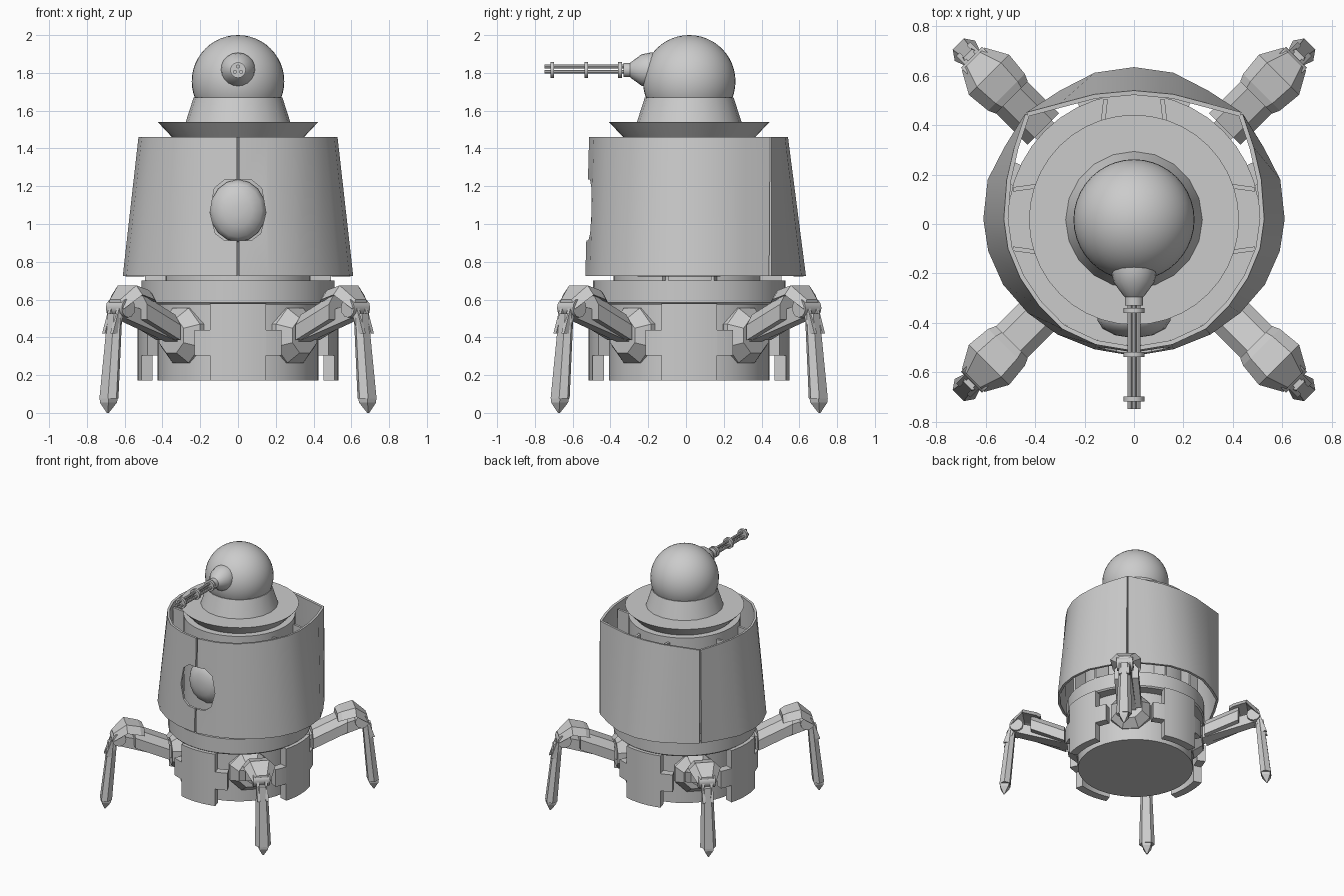
import bpy, bmesh
from math import sin, cos, pi, radians
from mathutils import Matrix, Vector

if "Cube" in bpy.data.objects:
    bpy.data.objects.remove(bpy.data.objects["Cube"])

CY = 0.017                                   # body axis offset in y
BODY = Matrix.Translation((0, CY, 0))


def finish(name, bm, mat=None, angle=35):
    if mat is not None:
        bm.transform(mat)
    bmesh.ops.recalc_face_normals(bm, faces=bm.faces)
    me = bpy.data.meshes.new(name)
    bm.to_mesh(me)
    bm.free()
    ob = bpy.data.objects.new(name, me)
    bpy.context.collection.objects.link(ob)
    smooth(ob, angle)
    return ob


def smooth(ob, angle):
    bpy.ops.object.select_all(action='DESELECT')
    ob.select_set(True)
    bpy.context.view_layer.objects.active = ob
    if angle:
        bpy.ops.object.shade_smooth_by_angle(angle=radians(angle))


def loft(name, rings, mat=None, angle=35, bm=None):
    """Skin closed rings of points and cap both ends."""
    own = bm is None
    bm = bm or bmesh.new()
    vs = [[bm.verts.new(p) for p in ring] for ring in rings]
    n = len(rings[0])
    for a, b in zip(vs, vs[1:]):
        for i in range(n):
            j = (i + 1) % n
            bm.faces.new((a[i], a[j], b[j], b[i]))
    bm.faces.new(vs[0][::-1])
    bm.faces.new(vs[-1])
    return finish(name, bm, mat, angle) if own else None


def lathe(name, profile, n=32, mat=BODY, angle=35, turn=0.0, bm=None):
    """Profile of (radius, height) turned around z."""
    rings = [[(r * cos(2 * pi * i / n + turn), r * sin(2 * pi * i / n + turn), z)
              for i in range(n)] for r, z in profile]
    return loft(name, rings, mat, angle, bm)


def rect(x, w0, w1, z0, z1):
    """Trapezoid section across a leg part at radial distance x."""
    return [(x, -w0, z0), (x, w0, z0), (x, w1, z1), (x, -w1, z1)]


# Head, neck and collar
bm = bmesh.new()
bmesh.ops.create_uvsphere(bm, u_segments=40, v_segments=24, radius=0.245)
finish("head_dome", bm, Matrix.Translation((0, CY, 1.755)))
lathe("neck", [(0.28, 1.53), (0.235, 1.67)], 20)
lathe("collar", [(0.345, 1.455), (0.425, 1.54)], 40)

# Gun: mount, three barrels and clamp discs, pointing to -y
GUN = Matrix.Translation((0, 0, 1.815)) @ Matrix.Rotation(pi / 2, 4, 'X')
lathe("gun_mount", [(0.092, 0.15), (0.092, 0.19), (0.083, 0.235), (0.042, 0.292),
                    (0.037, 0.296), (0.037, 0.33)], 20, GUN)
bm = bmesh.new()
for k in range(3):
    a = pi / 2 + k * 2 * pi / 3
    part = Matrix.Translation((0.019 * cos(a), 0.019 * sin(a), 0))
    ring = [part @ Vector((0.010 * cos(i * pi / 4), 0.010 * sin(i * pi / 4), 0)) for i in range(8)]
    loft("", [[p + Vector((0, 0, h)) for p in ring] for h in (0.32, 0.748)], bm=bm)
finish("gun_barrels", bm, GUN)
bm = bmesh.new()
for h in (0.35, 0.528, 0.708):
    lathe("", [(0.042, h - 0.01), (0.042, h + 0.01)], 12, bm=bm)
finish("barrel_clamps", bm, GUN)

# Inner body: drum, shoulder ring and core
lathe("inner_drum", [(0.40, 0.69), (0.40, 1.46)], 40)
lathe("shoulder_ring", [(0.50, 0.575), (0.51, 0.585), (0.51, 0.70)], 40)
lathe("core", [(0.425, 0.172), (0.425, 0.58)], 40)

# Ribs that carry the armour panels
for k, (p, q) in enumerate([((0.13, 0.37), (0.115, 0.505)), ((0.38, 0.155), (0.49, 0.14)),
                            ((0.38, -0.115), (0.49, -0.10))]):
    for s in (1, -1):
        a, b = Vector((s * p[0], p[1], 0)), Vector((s * q[0], q[1], 0))
        n = (b - a).normalized().cross(Vector((0, 0, 1))) * 0.009
        loft("panel_rib_%d" % k, [[v + Vector((0, 0, z)) for v in (a + n, b + n, b - n, a - n)]
                                  for z in (0.70, 1.42)])

# Armour panels: upright seams, middle flaring toward the bottom
SIDE_LOW = [(.006, -.533), (.16, -.507), (.31, -.447), (.43, -.36), (.53, -.245), (.59, -.11),
            (.61, .02), (.592, .18), (.525, .31), (.445, .44)]
SIDE_TOP = [(.006, -.513), (.155, -.488), (.29, -.425), (.385, -.33), (.46, -.22), (.51, -.10),
            (.527, .02), (.515, .18), (.485, .31), (.44, .445)]
BACK_LOW = [(.435, .452), (.30, .54), (.16, .612), (0, .635), (-.16, .612), (-.30, .54), (-.435, .452)]
BACK_TOP = [(.435, .452), (.30, .488), (.16, .525), (0, .54), (-.16, .525), (-.30, .488), (-.435, .452)]


def mirror(pts):
    return [(-x, y) for x, y in reversed(pts)]


# Cutter for the front opening
hole = [(.07, 1.235), (.125, 1.19), (.148, 1.06), (.12, .95), (.07, .912)]
hole += [(-x, z) for x, z in reversed(hole)]
cutter = loft("opening_cutter", [[(x, y, z) for x, z in hole] for y in (-0.7, -0.40)], angle=0)
cutter.hide_render = True

for name, low, top in (("armour_right", SIDE_LOW, SIDE_TOP),
                       ("armour_left", mirror(SIDE_LOW), mirror(SIDE_TOP)),
                       ("armour_back", BACK_LOW, BACK_TOP)):
    me = bpy.data.meshes.new(name)
    n = len(low)
    me.from_pydata([(x, y, 0.725) for x, y in low] + [(x, y, 1.46) for x, y in top], [],
                   [(i, i + 1, n + i + 1, n + i) for i in range(n - 1)])
    ob = bpy.data.objects.new(name, me)
    bpy.context.collection.objects.link(ob)
    smooth(ob, 0)
    m = ob.modifiers.new("thickness", 'SOLIDIFY')
    m.thickness, m.offset = 0.018, -1
    bpy.ops.object.modifier_apply(modifier=m.name)
    if name != "armour_back":
        m = ob.modifiers.new("opening", 'BOOLEAN')
        m.operation, m.object, m.solver = 'DIFFERENCE', cutter, 'EXACT'
        bpy.ops.object.modifier_apply(modifier=m.name)
    smooth(ob, 35)
bpy.data.objects.remove(cutter)

# Sensor dome behind the opening
EYE = Matrix.Translation((0, 0, 1.07)) @ Matrix.Rotation(pi / 2, 4, 'X') @ Matrix.Diagonal((0.9, 1, 1, 1))
lathe("front_sensor", [(0.165, 0.35), (0.165, 0.39), (0.14, 0.425), (0.085, 0.45), (0.03, 0.458)], 16, EYE, 40)

# Skirt plates around the core, with a tab on each side
for k in range(4):
    bm = bmesh.new()
    for a0, a1, z0, z1 in ((-0.28, 0.28, 0.172, 0.58), (0.28, 0.45, 0.305, 0.44), (-0.45, -0.28, 0.305, 0.44)):
        rings = []
        steps = 6
        for i in range(steps + 1):
            a = a0 + (a1 - a0) * i / steps
            rings.append([(r * cos(a), r * sin(a), z) for r, z in
                          ((0.47, z0), (0.532, z0), (0.532, z1), (0.47, z1))])
        loft("", rings, bm=bm)
    finish("skirt_plate_%d" % k, bm, BODY @ Matrix.Rotation(k * pi / 2, 4, 'Z'))

# Four legs on the diagonals, built along +x and turned
AXIS_X = Matrix.Rotation(pi / 2, 4, 'Y')
AXIS_Y = Matrix.Rotation(pi / 2, 4, 'X')
for k, name in enumerate(("back_right", "back_left", "front_left", "front_right")):
    L = BODY @ Matrix.Rotation(pi / 4 + k * pi / 2, 4, 'Z')
    # hip socket and beam
    lathe(name + "_hip", [(0.12, 0.36), (0.157, 0.40), (0.157, 0.43), (0.10, 0.50)], 8,
          L @ Matrix.Translation((0, 0, 0.41)) @ AXIS_X, 20, pi / 8)
    loft(name + "_beam", [rect(0.44, .05, .05, .36, .46), rect(0.88, .04, .04, .50, .58)], L, 0)
    # thigh armour, chamfered on top
    loft(name + "_thigh", [[(x, -.09, z), (x, .09, z), (x, .09, z + .08), (x, .05, z + .135),
                            (x, -.05, z + .135), (x, -.09, z + .08)]
                           for x, z in ((0.52, 0.385), (0.77, 0.495))], L, 0)
    # knee cap and joint
    loft(name + "_knee_cap", [[(x, -w, z - .05), (x, -.6 * w, z), (x, .6 * w, z), (x, w, z - .05),
                               (x, .5 * w, z - .04), (x, -.5 * w, z - .04)]
                              for x, w, z in ((.70, .092, .635), (.73, .105, .65),
                                              (.83, .115, .675), (.92, .065, .60))], L, 0)
    lathe(name + "_knee_joint", [(0.05, -0.06), (0.05, 0.06)], 12,
          L @ Matrix.Translation((0.88, 0, 0.555)) @ AXIS_Y)
    # fork, shin and pointed foot
    for s in (1, -1):
        loft(name + "_fork", [[(x + dx, s * 0.03 + dy, z) for dx, dy in
                               ((-.022, -.01), (.022, -.01), (.022, .01), (-.022, .01))]
                              for x, z in ((0.955, 0.42), (0.90, 0.575))], L, 0)
    loft(name + "_shin", [[(x - d, -.6 * w, z), (x - d, .6 * w, z), (x, w, z), (x + d, .55 * w, z),
                           (x + d, -.55 * w, z), (x, -w, z)]
                          for x, d, w, z in ((.922, .030, .042, .525), (.968, .038, .058, .075))], L, 0)
    loft(name + "_foot", [[(x - d, -d, z), (x + d, -d, z), (x + d, d, z), (x - d, d, z)]
                          for x, d, z in ((.968, .034, .08), (.970, .032, .055), (.975, .004, 0.0))], L, 0)
